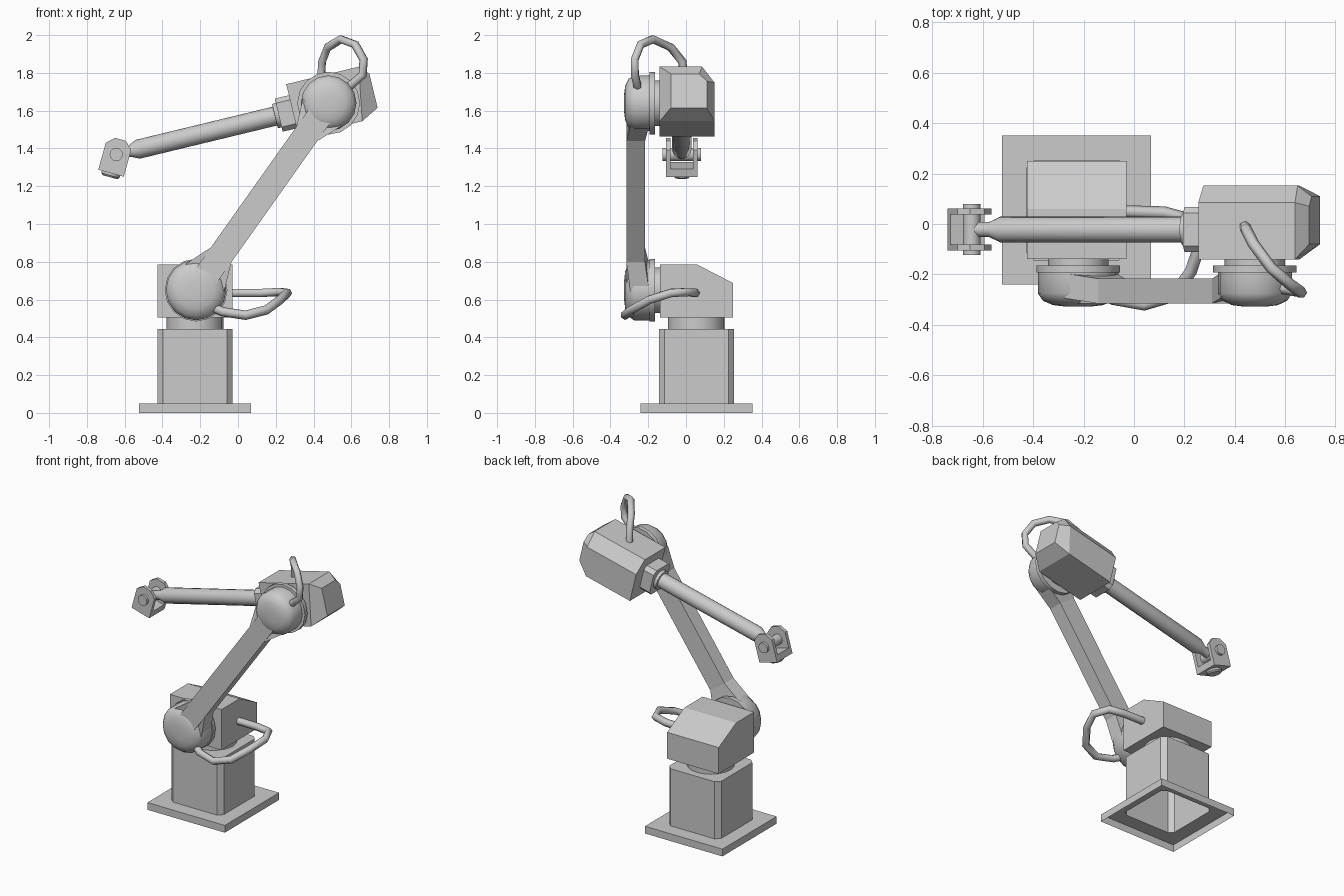
import bpy, bmesh, math
from mathutils import Vector

if "Cube" in bpy.data.objects:
    bpy.data.objects.remove(bpy.data.objects["Cube"])

def finish(name, bm, angle=None):
    bmesh.ops.remove_doubles(bm, verts=bm.verts, dist=1e-5)
    bmesh.ops.recalc_face_normals(bm, faces=bm.faces)
    me = bpy.data.meshes.new(name)
    bm.to_mesh(me)
    bm.free()
    ob = bpy.data.objects.new(name, me)
    bpy.context.collection.objects.link(ob)
    if angle:
        bpy.ops.object.select_all(action='DESELECT')
        ob.select_set(True)
        bpy.context.view_layer.objects.active = ob
        bpy.ops.object.shade_smooth_by_angle(angle=math.radians(angle))
    return ob

def loft(name, rings, cap_start=True, cap_end=True, angle=None):
    bm = bmesh.new()
    rs = [[bm.verts.new(p) for p in r] for r in rings]
    n = len(rs[0])
    for a, b in zip(rs, rs[1:]):
        for i in range(n):
            bm.faces.new((a[i], a[(i + 1) % n], b[(i + 1) % n], b[i]))
    if cap_start:
        bm.faces.new(rs[0])
    if cap_end:
        bm.faces.new(rs[-1])
    return finish(name, bm, angle)

def lathe(name, origin, axis, profile, n=16, angle=35):
    """Round part: profile lists (distance along axis, radius)."""
    a = Vector(axis).normalized()
    s = a.cross(Vector((0, 1, 0)) if abs(a.y) < .5 else Vector((1, 0, 0))).normalized()
    t = a.cross(s)
    o = Vector(origin)
    rings = [[o + a * d + (s * math.cos(k) + t * math.sin(k)) * r
              for k in [2 * math.pi * i / n for i in range(n)]] for d, r in profile]
    return loft(name, rings, angle=angle)

def hull(name, pts):
    bm = bmesh.new()
    vs = [bm.verts.new(p) for p in pts]
    bmesh.ops.convex_hull(bm, input=vs)
    bmesh.ops.dissolve_limit(bm, angle_limit=.02, verts=bm.verts, edges=bm.edges)
    return finish(name, bm)

def frame(origin, u, v):
    """Local (u, y, v) to world, tilted in the xz plane."""
    o, u, v = Vector(origin), Vector(u).normalized(), Vector(v).normalized()
    return lambda a, y, b: o + u * a + v * b + Vector((0, y, 0))

def chamfered(h, c):
    return [(h, -h + c), (h, h - c), (h - c, h), (-h + c, h),
            (-h, h - c), (-h, -h + c), (-h + c, -h), (h - c, -h)]

def cable(name, pts, r):
    cu = bpy.data.curves.new(name, 'CURVE')
    cu.dimensions = '3D'
    cu.bevel_depth, cu.bevel_resolution, cu.use_fill_caps = r, 1, True
    sp = cu.splines.new('POLY')
    sp.points.add(len(pts) - 1)
    for p, co in zip(sp.points, pts):
        p.co = (*co, 1)
    bpy.context.collection.objects.link(bpy.data.objects.new(name, cu))

# Hollow base: plate and column, open underneath
CX, CY = -.228, .055
loft("base_column", [[(CX + x, CY + y, z) for x, y in chamfered(h, c)]
     for h, c, z in ((.296, 0, 0), (.296, 0, .05), (.199, .03, .05), (.199, .03, .445))],
     cap_start=False)
lathe("turntable", (CX, CY, .44), (0, 0, 1), [(0, .15), (.07, .15)], 20)

# Turret with sloped rear top
side = [(-.138, .505), (.25, .505), (.25, .687), (.06, .785), (-.138, .785)]
loft("turret", [[(x, y, z) for y, z in side] for x in (-.425, -.03)])

# Joint flanges and rounded arm ends
LOW, UP = Vector((-.222, 0, .65)), Vector((.48, 0, 1.64))
for label, c, r in (("shoulder", LOW, .16), ("elbow", UP, .147)):
    lathe(label + "_hub", c, (0, -1, 0), [(.12, .12), (.17, .12)])
    lathe(label + "_flange", c, (0, -1, 0), [(.164, .166), (.192, .166)])
    lathe(label + "_lobe", c, (0, -1, 0),
          [(.19, r), (.275, r), (.305, r * .87), (.322, r * .62), (.328, r * .3)], angle=45)

# Upper arm bar with flared ends
d = (UP - LOW).normalized()
L = (UP - LOW).length
p = Vector((d.z, 0, -d.x))

def section(t, w, y0, y1):
    return [LOW + d * t + p * s * w + Vector((0, y, 0)) for s in (-1, 1) for y in (y0, y1)]

hull("upper_arm", section(.05, .067, -.315, -.217) + section(L - .05, .067, -.315, -.217))
for label, t0, t1 in (("lower", .08, .23), ("upper", L - .06, L - .2)):
    hull(label + "_arm_flare", section(t0, .125, -.295, -.195) + section(t1, .067, -.315, -.217))

# Forearm housing: chamfered box with a tapered back
U = frame(UP, (.972, 0, .235), (-.235, 0, .972))
sect = [(-.14, -.135), (.152, -.135), (.152, .065), (.085, .15), (-.14, .15)]
back = [(-.08, -.085), (.11, -.085), (.11, .06), (.07, .1), (-.08, .1)]
mid_u = [.15, .15, .19, .2, .2]
loft("forearm_housing", [[U(-.195, y, v) for y, v in sect],
     [U(u, y, v) for u, (y, v) in zip(mid_u, sect)],
     [U(.246, y, v) for y, v in back]])

# Neck and forearm tube, tapering to the wrist tongue
YC = -.022
loft("forearm_neck", [[U(u, YC + a, b) for a, b in chamfered(h, .025)]
     for u, h in ((-.18, .09), (-.272, .09))])
tip = U(-1, 0, 0) - U(0, 0, 0)
lathe("forearm_tube", U(0, YC, 0), tip,
      [(.26, .066), (.292, .066), (.293, .051), (1.04, .051), (1.085, .03), (1.157, .03)])

# Wrist clevis, pin and tool flange
W0 = U(-1.157, YC, 0)
W = frame(W0, (.963, 0, -.27), (-.27, 0, -.963))
cheek = [(-.07, .103), (.07, .103), (.07, -.045), (.03, -.083), (-.03, -.083), (-.07, -.045)]
for s, label in ((-1, "front"), (1, "rear")):
    loft(label + "_wrist_cheek", [[W(q, s * y, w) for q, w in cheek] for y in (.06, .084)])
hull("wrist_bridge", [W(q, y, w) for q in (-.07, .07) for y in (-.08, .08) for w in (.06, .103)])
lathe("wrist_pin", W0, (0, 1, 0), [(-.102, .035), (.102, .035)], 12)
lathe("tool_flange", W0, W(0, 0, 1) - W0, [(.1, .05), (.115, .05), (.125, .04)], 12)

# Cables
cable("upper_cable", [(.44, -.01, 1.77), (.445, -.02, 1.86), (.475, -.08, 1.935),
      (.545, -.175, 1.978), (.62, -.24, 1.95), (.665, -.272, 1.87),
      (.66, -.27, 1.79), (.58, -.255, 1.72)], .023)
cable("lower_cable", [(-.06, .05, .635), (.12, .045, .635), (.22, .02, .64), (.262, -.08, .635),
      (.225, -.19, .6), (.15, -.29, .545), (.04, -.322, .517), (-.08, -.3, .535),
      (-.16, -.26, .57)], .025)
